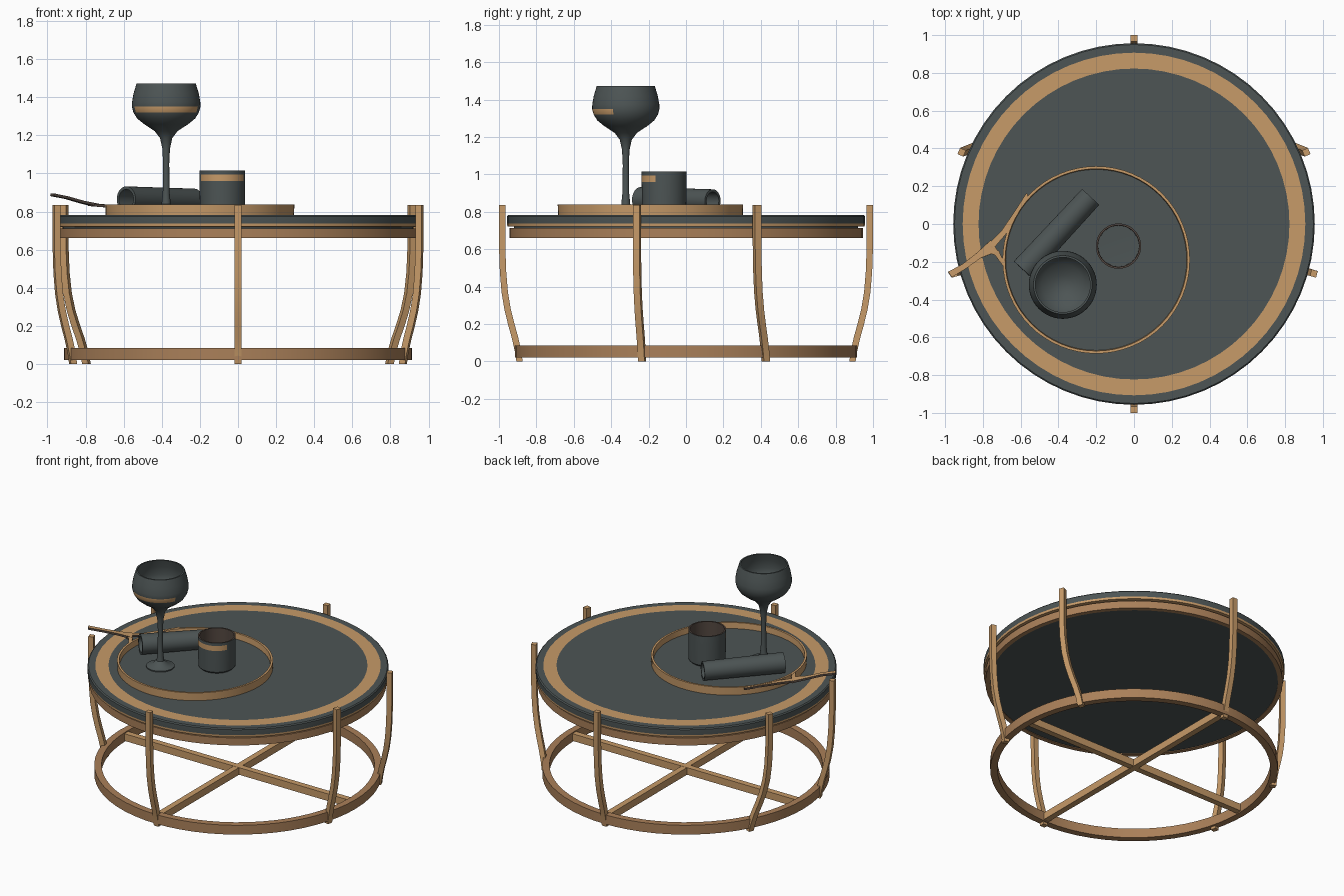
import bpy, bmesh, math
from mathutils import Vector

if "Cube" in bpy.data.objects:
    bpy.data.objects.remove(bpy.data.objects["Cube"])


def material(name, rgb):
    m = bpy.data.materials.new(name)
    m.diffuse_color = (*rgb, 1)
    m.use_nodes = True
    m.node_tree.nodes["Principled BSDF"].inputs["Base Color"].default_value = m.diffuse_color
    return m


SLATE, TAN, BROWN, COCOA = range(4)
MATS = [material("slate", (0.074, 0.090, 0.090)), material("tan_wood", (0.57, 0.325, 0.14)),
        material("brown_wood", (0.40, 0.215, 0.10)), material("cocoa", (0.085, 0.062, 0.05))]


def finish(name, bm, angle=35):
    bmesh.ops.recalc_face_normals(bm, faces=bm.faces)
    me = bpy.data.meshes.new(name)
    bm.to_mesh(me)
    bm.free()
    for m in MATS:
        me.materials.append(m)
    ob = bpy.data.objects.new(name, me)
    bpy.context.collection.objects.link(ob)
    bpy.ops.object.select_all(action='DESELECT')
    ob.select_set(True)
    bpy.context.view_layer.objects.active = ob
    bpy.ops.object.shade_smooth_by_angle(angle=math.radians(angle))
    return ob


def lathe(name, profile, mats, centre=(0, 0), n=64, closed=False, rule=None):
    """Spin (radius, z) points; mats gives one colour per profile step."""
    bm = bmesh.new()
    rings = []
    for r, z in profile:
        if r == 0:
            rings.append([bm.verts.new((centre[0], centre[1], z))] * n)
        else:
            rings.append([bm.verts.new((centre[0] + r * math.cos(2 * math.pi * i / n),
                                        centre[1] + r * math.sin(2 * math.pi * i / n), z))
                          for i in range(n)])
    steps = len(rings) if closed else len(rings) - 1
    for k in range(steps):
        a, b = rings[k], rings[(k + 1) % len(rings)]
        for i in range(n):
            j = (i + 1) % n
            vs = list(dict.fromkeys((a[i], a[j], b[j], b[i])))
            f = bm.faces.new(vs)
            mat = mats[k] if isinstance(mats, (list, tuple)) else mats
            if rule:
                mat = rule(k, math.sin(2 * math.pi * (i + 0.5) / n), mat)
            f.material_index = mat
    return finish(name, bm)


def sweep(name, path, width, height, mat, side_of, side_mat=None):
    """Sweep a rectangle along a path; side_of is the fixed width direction.
    width may be a list with one value per point."""
    bm = bmesh.new()
    pts = [Vector(p) for p in path]
    side = Vector(side_of).normalized()
    secs = []
    for i, p in enumerate(pts):
        t = (pts[min(i + 1, len(pts) - 1)] - pts[max(i - 1, 0)]).normalized()
        up = t.cross(side).normalized()
        if 0 < i < len(pts) - 1 or abs(t.z) < 0.8:
            off = up
        else:
            off = Vector((up.x, up.y, 0)).normalized()   # level cut on upright ends
        w = width[i] if isinstance(width, list) else width
        secs.append([bm.verts.new(p + side * sx * w / 2 + off * sy * height / 2)
                     for sx, sy in ((-1, -1), (1, -1), (1, 1), (-1, 1))])
    for a, b in zip(secs, secs[1:]):
        for i in range(4):
            bm.faces.new((a[i], a[(i + 1) % 4], b[(i + 1) % 4], b[i]))
    bm.faces.new(secs[0])
    bm.faces.new(secs[-1])
    bmesh.ops.recalc_face_normals(bm, faces=bm.faces)
    for f in bm.faces:
        f.material_index = side_mat if side_mat is not None and f.normal.z < 0.5 else mat
    return finish(name, bm)


# Table top with inlaid ring and thin wooden lip
lathe("table_top",
      [(0, 0.782), (0.823, 0.782), (0.907, 0.782), (0.95, 0.782), (0.957, 0.775),
       (0.957, 0.737), (0.955, 0.722), (0.93, 0.72), (0, 0.72)],
      [SLATE, TAN, SLATE, SLATE, SLATE, TAN, TAN, SLATE])

# Wooden apron ring and dark underside
lathe("apron_ring", [(0.915, 0.66), (0.945, 0.66), (0.945, 0.712), (0.915, 0.712)],
      BROWN, closed=True)
lathe("underside_panel", [(0, 0.725), (0.92, 0.725), (0.92, 0.664), (0, 0.664)], SLATE)

# Base ring and crossed braces
lathe("base_ring", [(0.868, 0.02), (0.914, 0.02), (0.914, 0.085), (0.868, 0.085)],
      BROWN, closed=True)
sweep("brace_across", [(-0.88, 0, 0.053), (0.88, 0, 0.053)], 0.042, 0.05, TAN, (0, 1, 0))
sweep("brace_along", [(0, -0.88, 0.052), (0, 0.88, 0.052)], 0.042, 0.05, TAN, (1, 0, 0))

# Six bowed legs: each blends from a top position to a foot position
BOW = [(0, 1.0), (0.06, 0.90), (0.13, 0.73), (0.2, 0.52), (0.28, 0.31),
       (0.37, 0.15), (0.48, 0.05), (0.62, 0.0), (0.835, 0.0)]
LEGS = [("front_leg", (0, -0.983), (0, -0.89)), ("back_leg", (0, 0.983), (0, 0.89))]
for s, word in ((-1, "left"), (1, "right")):
    LEGS.append((word + "_front_leg", (s * 0.952, -0.262), (s * 0.865, -0.235)))
    LEGS.append((word + "_back_leg", (s * 0.912, 0.38), (s * 0.795, 0.427)))
for name, top, foot in LEGS:
    t, f = Vector(top), Vector(foot)
    path = [(*t.lerp(f, k), z) for z, k in BOW]
    sweep(name, path, 0.036, 0.034, TAN, (-t.y, t.x, 0))

# Tray: dark floor and wooden rim
TRAY = (-0.2, -0.19)
lathe("tray_floor", [(0, 0.797), (0.482, 0.797), (0.482, 0.781), (0, 0.781)], SLATE, TRAY)
lathe("tray_rim", [(0.478, 0.783), (0.494, 0.783), (0.496, 0.838), (0.482, 0.838)],
      TAN, TRAY, closed=True)

# Forked tray handle
sweep("handle_bar", [(-0.975, -0.268, 0.888), (-0.9, -0.225, 0.873), (-0.82, -0.165, 0.85),
                     (-0.74, -0.115, 0.832)],
      [0.035, 0.03, 0.035, 0.07], 0.014, TAN, (-0.55, 0.83, 0), COCOA)
sweep("handle_upper_branch", [(-0.77, -0.13, 0.836), (-0.69, -0.045, 0.829),
                              (-0.62, 0.065, 0.829), (-0.565, 0.16, 0.829)],
      [0.04, 0.03, 0.022, 0.012], 0.014, TAN, (-0.85, 0.53, 0), COCOA)
sweep("handle_lower_branch", [(-0.77, -0.13, 0.836), (-0.725, -0.155, 0.832),
                              (-0.69, -0.215, 0.829)],
      [0.04, 0.03, 0.015], 0.014, TAN, (0.7, 0.7, 0), COCOA)

# Stemmed glass with a stripe on the front of the bowl
GLASS = [(0, 0.797), (0.09, 0.797), (0.09, 0.804), (0.05, 0.815), (0.024, 0.84), (0.018, 0.9),
         (0.016, 1.05), (0.02, 1.13), (0.032, 1.185), (0.06, 1.222), (0.115, 1.258),
         (0.152, 1.288), (0.172, 1.32), (0.18, 1.35), (0.179, 1.375), (0.171, 1.42),
         (0.155, 1.473), (0.145, 1.473), (0.16, 1.42), (0.168, 1.365), (0.158, 1.315),
         (0.11, 1.268), (0.05, 1.235), (0, 1.225)]
lathe("stemmed_glass", GLASS, SLATE, (-0.377, -0.322), 48,
      rule=lambda k, s, m: TAN if k == 12 and s < -0.35 else m)

# Cup with a front stripe and a brown inside wall
CUP = [(0, 0.797), (0.105, 0.797), (0.118, 0.81), (0.12, 0.96), (0.12, 0.995), (0.12, 1.015),
       (0.11, 1.015), (0.108, 0.815), (0, 0.81)]
lathe("cup", CUP, [SLATE] * 5 + [COCOA, COCOA, SLATE], (-0.082, -0.117), 48,
      rule=lambda k, s, m: TAN if k == 3 and s < -0.42 else m)

# Rolled tube lying on the tray
a, b = Vector((-0.587, -0.243, 0.865)), Vector((-0.23, 0.143, 0.858))
length = (b - a).length
tube = lathe("rolled_tube", [(0.052, 0), (0.067, 0), (0.062, length), (0.048, length)],
             SLATE, n=32, closed=True)
tube.location = a
tube.rotation_euler = (b - a).to_track_quat('Z', 'Y').to_euler()
